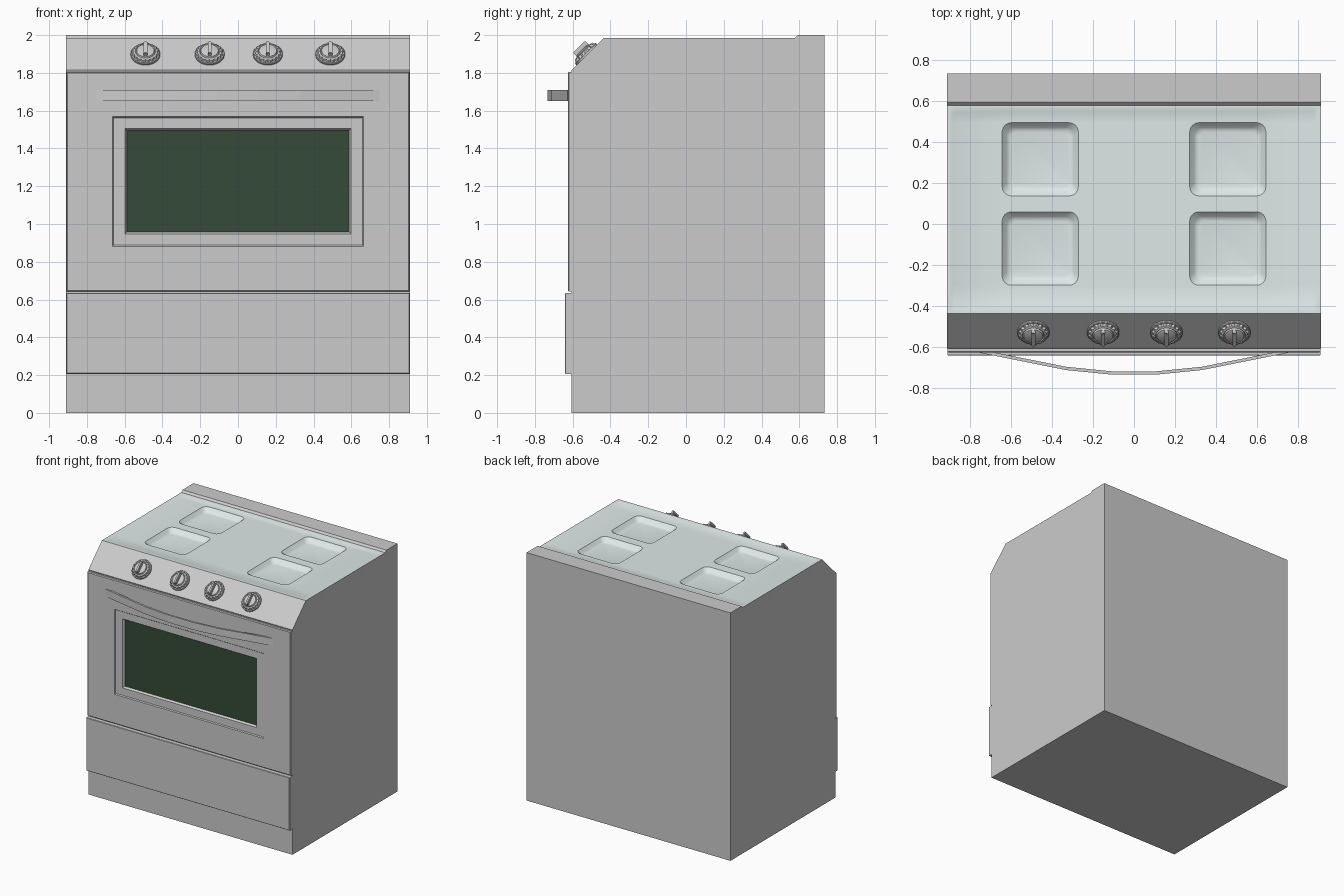
import bpy, bmesh
from math import sin, cos, pi, radians
from mathutils import Matrix

if "Cube" in bpy.data.objects:
    bpy.data.objects.remove(bpy.data.objects["Cube"])


def finish(name, bm, color=None, smooth=False):
    bmesh.ops.remove_doubles(bm, verts=bm.verts, dist=1e-5)
    me = bpy.data.meshes.new(name)
    bm.to_mesh(me)
    bm.free()
    ob = bpy.data.objects.new(name, me)
    bpy.context.collection.objects.link(ob)
    if color:
        mat = bpy.data.materials.new(name + "_material")
        mat.diffuse_color = (*color, 1)
        mat.use_nodes = True
        mat.node_tree.nodes["Principled BSDF"].inputs["Base Color"].default_value = mat.diffuse_color
        me.materials.append(mat)
    if smooth:
        bpy.ops.object.select_all(action='DESELECT')
        ob.select_set(True)
        bpy.context.view_layer.objects.active = ob
        bpy.ops.object.shade_smooth_by_angle(angle=radians(35))
    return ob


def bridge(bm, loops, cap=True):
    """Join closed point loops with quads, cap the last one."""
    rings = [[bm.verts.new(p) for p in lp] for lp in loops]
    n = len(rings[0])
    for a, b in zip(rings, rings[1:]):
        for i in range(n):
            j = (i + 1) % n
            bm.faces.new((a[i], a[j], b[j], b[i]))
    if cap:
        bm.faces.new(rings[-1])
    return rings


def front_panel(name, steps, cap=True, color=None):
    """Nested rectangles facing -y; steps are (half width, z0, z1, y)."""
    bm = bmesh.new()
    bridge(bm, [[(-x, y, a), (x, y, a), (x, y, b), (-x, y, b)]
                for x, a, b, y in steps], cap)
    return finish(name, bm, color)


# Body: side profile extruded across, open under cooktop and behind door/drawer
W = 0.91
profile = [(-.605, 0), (.733, 0), (.733, 2), (.592, 2), (.577, 1.985),
           (-.435, 1.985), (-.607, 1.814), (-.605, 1.803), (-.605, .645),
           (-.605, .633), (-.605, .207)]
open_edges = {4, 7, 9}
bm = bmesh.new()
L = [bm.verts.new((-W, y, z)) for y, z in profile]
R = [bm.verts.new((W, y, z)) for y, z in profile]
n = len(profile)
for i in range(n):
    if i not in open_edges:
        j = (i + 1) % n
        bm.faces.new((L[i], L[j], R[j], R[i]))
bm.faces.new(L)
bm.faces.new(R[::-1])
bmesh.ops.recalc_face_normals(bm, faces=bm.faces)
finish("oven_body", bm)

# Oven door with stepped window surround, glass and storage drawer
front_panel("oven_door", [
    (.908, .643, 1.806, -.604), (.908, .643, 1.806, -.62),
    (.902, .649, 1.80, -.626), (.665, .882, 1.568, -.626),
    (.659, .888, 1.562, -.618), (.598, .948, 1.505, -.618),
    (.588, .958, 1.495, -.602)], cap=False)
front_panel("oven_window", [(.588, .958, 1.495, -.602)], color=(.035, .07, .04))
front_panel("storage_drawer", [
    (.908, .207, .634, -.604), (.908, .207, .634, -.637), (.905, .21, .631, -.64)])

# Bowed door handle
half = [(.75, -.627), (.33, -.711), (.11, -.733)]
outer = [(-x, y) for x, y in half] + [(x, y) for x, y in half[::-1]]
bm = bmesh.new()
bridge(bm, [[(x, y, 1.65), (x, y, 1.71), (x, y + .016, 1.71), (x, y + .016, 1.65)]
            for x, y in outer])
bmesh.ops.holes_fill(bm, edges=bm.edges)
bmesh.ops.recalc_face_normals(bm, faces=bm.faces)
finish("door_handle", bm)

# Cooktop: slightly sunken sheet with four rounded wells
xs = [-W, -.887, -.88, -.642, -.271, .271, .642, .88, .887, W]
ys = [-.435, -.405, -.398, -.298, .059, .137, .493, .543, .55, .577]
bm = bmesh.new()


def top(x, y):
    inside = abs(x) < .885 and -.40 < y < .545
    return (x, y, 1.982 if inside else 1.985)


def well(x0, x1, y0, y1):
    def ring(inset, r, z):
        pts = []
        corners = [(x1, y1, -1, -1), (x0, y1, 1, -1), (x0, y0, 1, 1), (x1, y0, -1, 1)]
        for q, (cx, cy, sx, sy) in enumerate(corners):
            for k in range(7):
                a = (q + k / 6) * pi / 2
                pts.append((cx + sx * (inset + r) + r * cos(a),
                            cy + sy * (inset + r) + r * sin(a), z))
        return pts
    rings = bridge(bm, [ring(0, .045, 1.982), ring(.004, .044, 1.978),
                        ring(.022, .04, 1.957), ring(.032, .035, 1.95),
                        ring(.045, .03, 1.947)])
    for q, (x, y) in enumerate([(x1, y1), (x0, y1), (x0, y0), (x1, y0)]):
        c = bm.verts.new((x, y, 1.982))
        for k in range(6):
            bm.faces.new((c, rings[0][q * 7 + k + 1], rings[0][q * 7 + k]))


for i in range(9):
    for j in range(9):
        x0, x1, y0, y1 = xs[i], xs[i + 1], ys[j], ys[j + 1]
        if i in (3, 5) and j in (3, 5):
            well(x0, x1, y0, y1)
        else:
            bm.faces.new([bm.verts.new(top(*p)) for p in
                          ((x0, y0), (x1, y0), (x1, y1), (x0, y1))])
finish("cooktop", bm, (.74, .81, .81), smooth=True)

# Control knobs: scalloped skirt, raised hub and grip bar, on the sloped panel
SEG = 64


def knob_ring(r, h, scallop=0):
    return [((r - scallop * (.5 + .5 * cos(16 * a))) * cos(a),
             (r - scallop * (.5 + .5 * cos(16 * a))) * sin(a), h)
            for a in (2 * pi * i / SEG for i in range(SEG))]


for k, x in enumerate((-.49, -.15, .158, .489)):
    bm = bmesh.new()
    bridge(bm, [knob_ring(.078, -.002), knob_ring(.078, .008),
                knob_ring(.075, .012), knob_ring(.073, .012, .008),
                knob_ring(.068, .024, .008), knob_ring(.054, .028),
                knob_ring(.05, .024), knob_ring(.046, .032), knob_ring(.036, .036)])
    bar = bmesh.ops.create_cube(bm, size=1, matrix=Matrix.Translation((0, 0, .042))
                                @ Matrix.Diagonal((.02, .09, .034, 1)))["verts"]
    edges = list({e for v in bar for e in v.link_edges})
    bmesh.ops.bevel(bm, geom=edges, offset=.004, segments=2, affect='EDGES')
    bm.transform(Matrix.Translation((x, -.525, 1.896)) @ Matrix.Rotation(radians(44.8), 4, 'X'))
    finish(f"control_knob_{k + 1}", bm, smooth=True)
